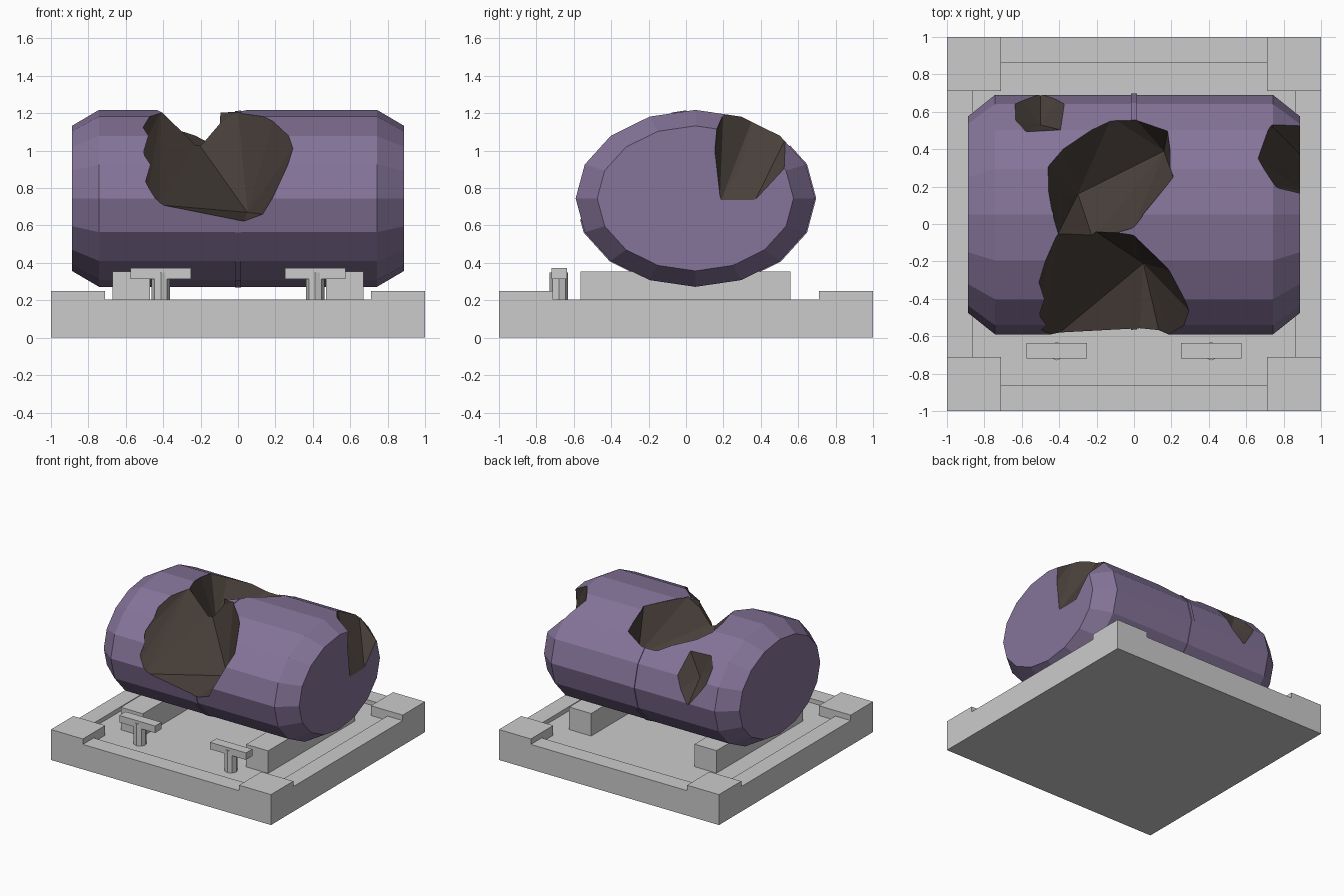
import bpy, bmesh, math

if "Cube" in bpy.data.objects:
    bpy.data.objects.remove(bpy.data.objects["Cube"])


def material(name, rgb):
    m = bpy.data.materials.new(name)
    m.diffuse_color = (*rgb, 1)
    m.use_nodes = True
    m.node_tree.nodes["Principled BSDF"].inputs["Base Color"].default_value = m.diffuse_color
    return m


def finish(name, bm, mats=()):
    bmesh.ops.recalc_face_normals(bm, faces=bm.faces[:])
    me = bpy.data.meshes.new(name)
    bm.to_mesh(me)
    bm.free()
    for m in mats:
        me.materials.append(m)
    ob = bpy.data.objects.new(name, me)
    bpy.context.collection.objects.link(ob)
    return ob


def box(name, x, y, z):
    bm = bmesh.new()
    bmesh.ops.create_cube(bm, size=1)
    for v in bm.verts:
        for i, (a, b) in enumerate((x, y, z)):
            v.co[i] = (a + b) / 2 + v.co[i] * (b - a)
    return finish(name, bm)


def cut(target, cutter):
    cutter.hide_render = True
    mod = target.modifiers.new("cut", 'BOOLEAN')
    mod.operation = 'DIFFERENCE'
    mod.solver = 'EXACT'
    mod.object = cutter
    bpy.context.view_layer.objects.active = target
    bpy.ops.object.modifier_apply(modifier=mod.name)
    bpy.data.objects.remove(cutter)


purple = material("purple_paint", (0.235, 0.175, 0.32))
brown = material("dark_hollow", (0.065, 0.05, 0.042))

# Square base: raised corners, lower rim, sunken cross-shaped tray
base = box("base_plate", (-1, 1), (-1, 1), (0, 0.25))
for reach, floor in ((1.1, 0.205), (0.86, 0.17)):
    cut(base, box("cutter", (-0.71, 0.71), (-reach, reach), (floor, 0.5)))
    cut(base, box("cutter", (-reach, reach), (-0.71, 0.71), (floor, 0.5)))

for side, s in (("left", -1), ("right", 1)):
    # Support blocks under the drum
    box("support_block_" + side, sorted((s * 0.47, s * 0.67)), (-0.565, 0.56), (0.165, 0.355))
    # T-shaped clamps in front: bar on an octagonal post
    cx = s * 0.413
    box("clamp_bar_" + side, (cx - 0.163, cx + 0.163), (-0.719, -0.637), (0.315, 0.372))
    bm = bmesh.new()
    bmesh.ops.create_cone(bm, cap_ends=True, segments=8, radius1=0.049, radius2=0.049, depth=0.185)
    bmesh.ops.translate(bm, verts=bm.verts[:], vec=(cx, -0.68, 0.2575))
    finish("clamp_post_" + side, bm)

# Sixteen-sided oval drum with chamfered ends and a thin raised middle band
SIDES = 16
sections = [(-0.888, 0.82), (-0.743, 1), (-0.015, 1), (-0.015, 1.01),
            (0.015, 1.01), (0.015, 1), (0.743, 1), (0.888, 0.82)]
bm = bmesh.new()
rings = []
for x, k in sections:
    rings.append([bm.verts.new((x, 0.05 + 0.64 * k * math.cos(math.tau * i / SIDES),
                                0.745 + 0.473 * k * math.sin(math.tau * i / SIDES)))
                  for i in range(SIDES)])
for a, b in zip(rings, rings[1:]):
    for i in range(SIDES):
        j = (i + 1) % SIDES
        bm.faces.new((a[i], a[j], b[j], b[i]))
bm.faces.new(rings[0])
bm.faces.new(rings[-1])
drum = finish("drum", bm, (purple, brown))

# Faceted hollows: each is the convex hull of a few rim, floor and outer points
front_hollow = [
    (-.48, -.60, .78), (-.42, -.60, .71), (.03, -.58, .62), (.14, -.60, .66), (.21, -.62, .78),
    (.32, -.49, 1.05), (.20, -.25, 1.20), (0, -.06, 1.215), (-.22, -.03, 1.05),
    (-.41, -.04, 1.22), (-.50, -.25, 1.18), (-.53, -.48, .97), (.05, -.21, .67),
    (-.1, -.75, 1.0), (-.2, -.03, 1.35), (-.1, -.45, 1.4)]
top_hollow = [
    (-.46, .31, 1.18), (-.46, .17, 1.21), (-.41, -.06, 1.22), (-.22, -.08, 1.05),
    (0, -.02, 1.22), (.21, .25, 1.19), (.18, .50, 1.09), (0, .57, 1.04), (-.12, .57, 1.04),
    (-.38, .41, 1.14), (-.30, .16, .81), (.16, .39, .86), (-.2, -.08, 1.35), (-.1, .4, 1.4)]
end_hollow = [
    (.90, .15, .98), (.90, .18, .715), (.90, .36, .715), (.90, .55, .92), (.90, .17, 1.2),
    (.75, .20, 1.22), (.65, .36, 1.18), (.72, .54, 1.08), (.78, .30, .93),
    (1.0, .35, 1.3), (1.0, .5, 1.0)]
back_hollow = [
    (-.70, .68, 1.0), (-.66, .73, .85), (-.50, .72, .70), (-.38, .73, .80), (-.33, .63, 1.0),
    (-.38, .50, 1.10), (-.58, .49, 1.10), (-.68, .56, 1.07), (-.50, .53, .90), (-.5, .8, 1.1)]
for pts in (front_hollow, top_hollow, end_hollow, back_hollow):
    bm = bmesh.new()
    for p in pts:
        bm.verts.new(p)
    bmesh.ops.convex_hull(bm, input=bm.verts[:])
    loose = [v for v in bm.verts if not v.link_faces]
    bmesh.ops.delete(bm, geom=loose, context='VERTS')
    for f in bm.faces:
        f.material_index = 1
    cut(drum, finish("hollow_cutter", bm, (purple, brown)))
